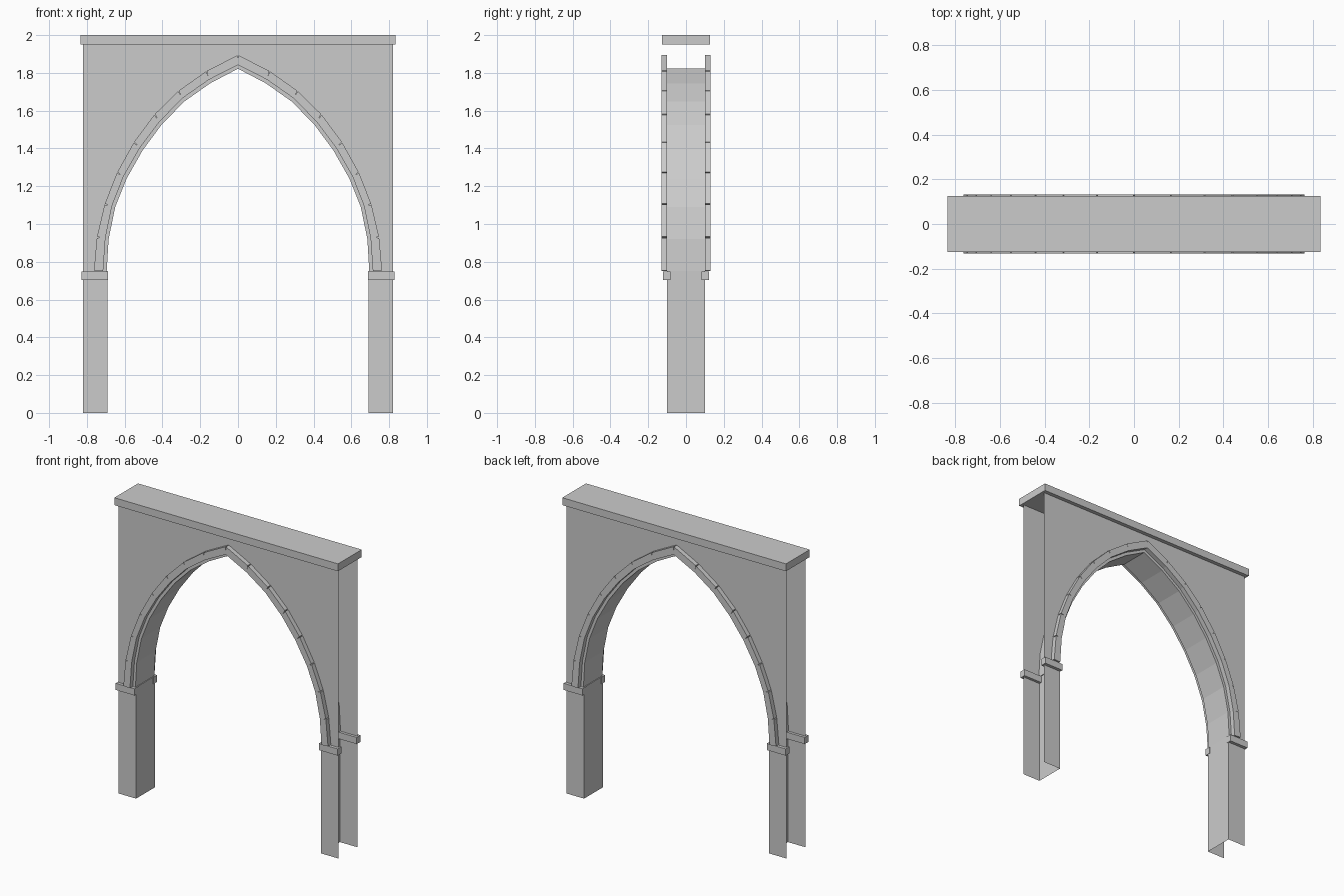
import bpy, bmesh
from mathutils import Vector

if "Cube" in bpy.data.objects:
    bpy.data.objects.remove(bpy.data.objects["Cube"])

# Half profiles from springing to apex (x, z)
OPENING = [(.695, .75), (.685, .92), (.65, 1.09), (.59, 1.24), (.505, 1.39),
           (.405, 1.525), (.285, 1.648), (.147, 1.745), (0, 1.822)]
TRIM_IN = [(.714, .75), (.702, .925), (.667, 1.096), (.606, 1.252), (.519, 1.404),
           (.416, 1.541), (.295, 1.665), (.154, 1.764), (0, 1.842)]
TRIM_OUT = [(.763, .75), (.747, .93), (.706, 1.105), (.64, 1.272), (.551, 1.433),
            (.442, 1.58), (.315, 1.705), (.166, 1.81), (0, 1.895)]


def full(half):
    """Mirror a half profile across x = 0, running right to left."""
    return [Vector(p) for p in half] + [Vector((-x, z)) for x, z in half[-2::-1]]


def finish(name, bm):
    bmesh.ops.remove_doubles(bm, verts=bm.verts, dist=1e-5)
    bmesh.ops.recalc_face_normals(bm, faces=bm.faces)
    # the frontmost face must look outwards
    f = max(bm.faces, key=lambda f: abs(f.calc_center_median().y))
    if f.normal.y * f.calc_center_median().y < 0:
        bmesh.ops.reverse_faces(bm, faces=bm.faces)
    me = bpy.data.meshes.new(name)
    bm.to_mesh(me)
    bm.free()
    ob = bpy.data.objects.new(name, me)
    bpy.context.collection.objects.link(ob)
    return ob


def add_face(bm, pts):
    bm.faces.new([bm.verts.new(p) for p in pts])


def box(name, x0, x1, y0, y1, z0, z1):
    bm = bmesh.new()
    bmesh.ops.create_cube(bm, size=1)
    for v in bm.verts:
        v.co = (x1 if v.co.x > 0 else x0, y1 if v.co.y > 0 else y0,
                z1 if v.co.z > 0 else z0)
    return finish(name, bm)


# Wall: two flat sheets joined by the jambs and arch soffit, open at the ends
edge = [Vector((.69, 0)), Vector((.69, .75))] + full(OPENING) + \
       [Vector((-.69, .75)), Vector((-.69, 0))]
bm = bmesh.new()
outline = edge + [Vector(p) for p in ((-.82, 0), (-.82, 1.95), (.82, 1.95), (.82, 0))]
for y in (-.1, .1):
    add_face(bm, [(p.x, y, p.y) for p in outline])
for a, b in zip(edge, edge[1:]):
    add_face(bm, [(a.x, -.1, a.y), (b.x, -.1, b.y), (b.x, .1, b.y), (a.x, .1, a.y)])
finish("arch_wall", bm)

# Raised arch trim with narrow notches at the stone joints
inner, outer = full(TRIM_IN), full(TRIM_OUT)
for label, s in (("front", -1), ("back", 1)):
    bm = bmesh.new()
    for i in range(len(inner) - 1):
        a, b, c, d = inner[i], inner[i + 1], outer[i + 1], outer[i]
        along = (c - d).normalized() * .003
        path = [a, d.lerp(a, .5), d + along, c - along, c.lerp(b, .5), b]
        add_face(bm, [(p.x, s * .131, p.y) for p in path])
        sides = list(zip(path[1:], path[2:-1])) + [(b, a)]
        if i == 0:
            sides.append((path[0], path[1]))
        if i == len(inner) - 2:
            sides.append((path[-2], path[-1]))
        for p, q in sides:
            add_face(bm, [(p.x, s * .131, p.y), (q.x, s * .131, q.y),
                          (q.x, s * .1, q.y), (p.x, s * .1, p.y)])
    finish(label + "_arch_trim", bm)

# Impost blocks at the springing, one per pier face
for side, sx in (("right", 1), ("left", -1)):
    for label, sy in (("front", -1), ("back", 1)):
        xs, ys = sorted((sx * .688, sx * .828)), sorted((sy * .082, sy * .121))
        box(f"{label}_{side}_impost", *xs, *ys, .704, .749)

# Coping slab
box("coping", -.834, .834, -.126, .126, 1.95, 2.0)
